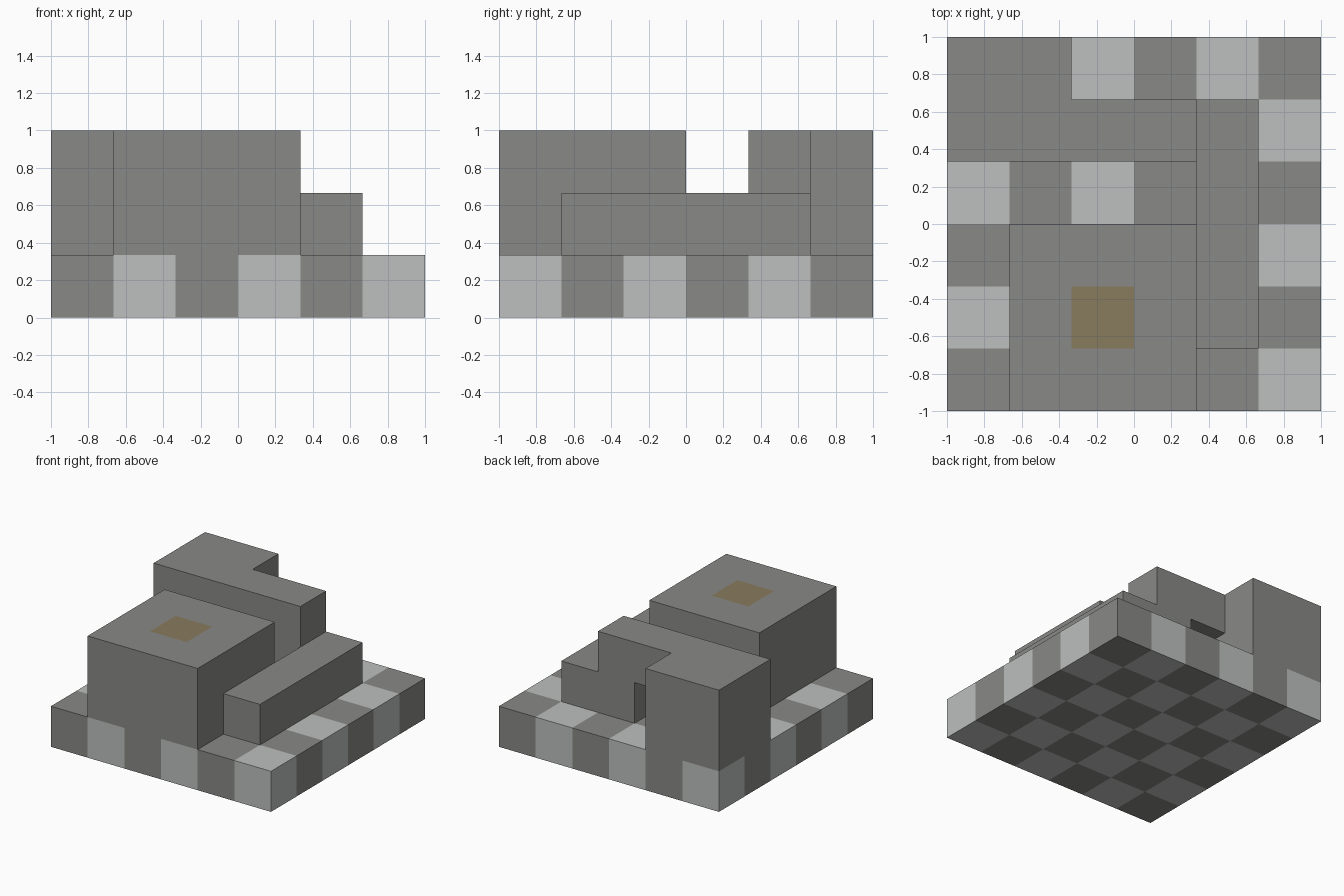
import bpy, bmesh, math
from itertools import product
from mathutils import Vector

cube = bpy.data.objects.get("Cube")
if cube:
    bpy.data.objects.remove(cube, do_unlink=True)

CELL = 1 / 3   # the model is a grid of 6 x 6 x 3 cells


def material(name, rgb):
    mat = bpy.data.materials.new(name)
    mat.use_nodes = True
    color = (*rgb, 1)
    mat.diffuse_color = color
    bsdf = mat.node_tree.nodes["Principled BSDF"]
    bsdf.inputs["Base Color"].default_value = color
    bsdf.inputs["Roughness"].default_value = 0.9
    return mat


MATERIALS = [material("dark_grey_stone", (0.25, 0.25, 0.24)),
             material("light_grey_stone", (0.51, 0.525, 0.52)),
             material("brown_inlay", (0.25, 0.2, 0.11))]
DARK, LIGHT, BROWN = range(3)


def cells(xs, ys, zs):
    return set(product(range(*xs), range(*ys), range(*zs)))


# Cells of each part
base = cells((0, 6), (0, 6), (0, 1))
front_block = cells((1, 4), (0, 3), (1, 3))
doorway = {(2, 4, 1)}
back_wall = (cells((0, 4), (4, 5), (1, 3)) | cells((0, 2), (5, 6), (1, 3))) - doorway
side_step = cells((4, 5), (1, 5), (1, 2))
filled = base | front_block | back_wall | side_step


def cell_colour(cell):
    x, y, z = cell
    if z == 0:
        return LIGHT if (x + y) % 2 else DARK
    return BROWN if cell == (2, 1, 2) else DARK


def build(name, part):
    """Make one part from the exposed sides of its cells."""
    bm = bmesh.new()
    for cell in sorted(part):
        for axis, sign in product(range(3), (-1, 1)):
            normal = Vector((0, 0, 0))
            normal[axis] = sign
            if tuple(int(a + b) for a, b in zip(cell, normal)) in filled:
                continue
            u = Vector((0, 0, 0))
            u[(axis + 1) % 3] = 1
            v = normal.cross(u)
            centre = Vector(cell) + Vector((0.5, 0.5, 0.5)) + normal / 2
            corners = [centre + (u * a + v * b) / 2
                       for a, b in ((-1, -1), (1, -1), (1, 1), (-1, 1))]
            face = bm.faces.new([bm.verts.new(c * CELL - Vector((1, 1, 0)))
                                 for c in corners])
            face.material_index = cell_colour(cell)
    bmesh.ops.remove_doubles(bm, verts=bm.verts, dist=0.001)
    # Merge flat neighbours of the same colour
    bmesh.ops.dissolve_limit(bm, angle_limit=math.radians(1), verts=bm.verts,
                             edges=bm.edges, delimit={'MATERIAL'})
    mesh = bpy.data.meshes.new(name)
    bm.to_mesh(mesh)
    bm.free()
    for mat in MATERIALS:
        mesh.materials.append(mat)
    obj = bpy.data.objects.new(name, mesh)
    bpy.context.collection.objects.link(obj)


build("checkered_base", base)
build("front_block", front_block)
build("back_wall", back_wall)
build("side_step", side_step)
